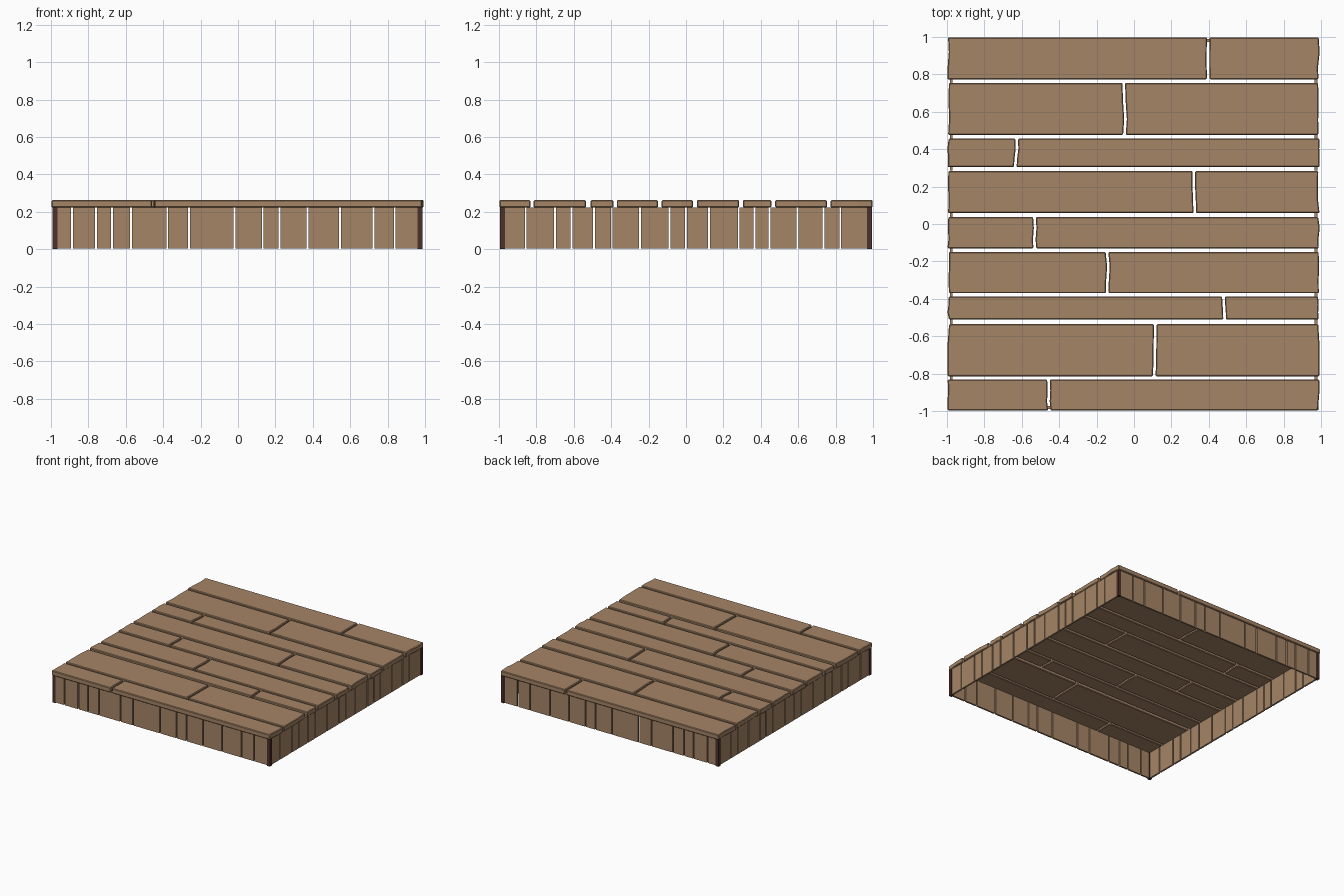
import bpy, bmesh, random
from mathutils import Vector

if "Cube" in bpy.data.objects:
    bpy.data.objects.remove(bpy.data.objects["Cube"])

random.seed(4)


def material(name, color):
    m = bpy.data.materials.new(name)
    m.diffuse_color = (*color, 1)
    m.use_nodes = True
    m.node_tree.nodes["Principled BSDF"].inputs["Base Color"].default_value = m.diffuse_color
    return m


WOOD = material("wood", (0.38, 0.235, 0.135))
DARK = material("dark_wood", (0.075, 0.03, 0.025))


def prism(name, outline, z0, z1, mat, bevel=0.0):
    """Extrude a counter-clockwise xy outline from z0 to z1."""
    bm = bmesh.new()
    face = bm.faces.new([bm.verts.new((x, y, z0)) for x, y in outline])
    new = bmesh.ops.extrude_face_region(bm, geom=[face])["geom"]
    bmesh.ops.translate(bm, vec=Vector((0, 0, z1 - z0)),
                        verts=[v for v in new if isinstance(v, bmesh.types.BMVert)])
    bmesh.ops.recalc_face_normals(bm, faces=bm.faces)
    me = bpy.data.meshes.new(name)
    bm.to_mesh(me)
    bm.free()
    me.materials.append(mat)
    ob = bpy.data.objects.new(name, me)
    bpy.context.collection.objects.link(ob)
    if bevel:
        mod = ob.modifiers.new("worn_edges", 'BEVEL')
        mod.width = bevel
        mod.segments = 1
        mod.angle_limit = 0.8
        mod.limit_method = 'ANGLE'
    return ob


def box(name, x0, x1, y0, y1, z0, z1, mat):
    return prism(name, [(x0, y0), (x1, y0), (x1, y1), (x0, y1)], z0, z1, mat)


def rough_end(x, y0, y1):
    """Slightly uneven sawn plank end, listed from y0 to y1."""
    return [(x + random.uniform(-0.005, 0.005), y0 + (y1 - y0) * t)
            for t in (0, 0.3, 0.65, 1)]


# Deck planks: (y low, y high, butt joint x)
ROWS = [(-0.998, -0.832, -0.455), (-0.815, -0.535, 0.11), (-0.51, -0.388, 0.48),
        (-0.37, -0.15, -0.14), (-0.13, 0.037, -0.53), (0.058, 0.284, 0.322),
        (0.304, 0.456, -0.63), (0.477, 0.754, -0.05), (0.773, 0.998, 0.40)]
for i, (y0, y1, joint) in enumerate(ROWS):
    left, right = rough_end(-0.993, y0, y1), rough_end(0.988, y0, y1)
    mid = rough_end(joint, y0, y1)
    a = [(x - 0.007, y) for x, y in mid]
    b = [(x + 0.007, y) for x, y in mid]
    prism(f"deck_plank_{i}_left", a + left[::-1], 0.222, 0.262, WOOD, 0.005)
    prism(f"deck_plank_{i}_right", right + b[::-1], 0.222, 0.262, WOOD, 0.005)

# Skirt boards around the four sides, split at these gaps
FRONT_GAPS = [-0.887, -0.76, -0.673, -0.572, -0.378, -0.262, -0.018,
              0.132, 0.222, 0.372, 0.545, 0.725, 0.838]
SIDE_GAPS = [-0.857, -0.70, -0.612, -0.492, -0.397, -0.245, -0.088, 0.0,
             0.122, 0.282, 0.367, 0.447, 0.597, 0.735, 0.825]


def boards(gaps, lo, hi):
    edges = [lo] + gaps + [hi]
    return [(a + 0.005, b - 0.005) for a, b in zip(edges, edges[1:])]


for name, s in (("front", -1), ("back", 1)):
    y0, y1 = sorted((s * 0.988, s * 0.974))
    for i, (a, b) in enumerate(boards(FRONT_GAPS, -0.97, 0.965)):
        box(f"{name}_skirt_board_{i}", a, b, y0, y1, 0.003, 0.222, WOOD)
for name, x0, x1 in (("left", -0.985, -0.971), ("right", 0.966, 0.98)):
    for i, (a, b) in enumerate(boards(SIDE_GAPS, -0.972, 0.972)):
        box(f"{name}_skirt_board_{i}", x0, x1, a, b, 0.003, 0.222, WOOD)

# Dark corner posts
for side, x in (("left", -0.978), ("right", 0.973)):
    for end, y in (("front", -0.981), ("back", 0.981)):
        box(f"{end}_{side}_post", x - 0.013, x + 0.013, y - 0.013, y + 0.013,
            0, 0.222, DARK)
